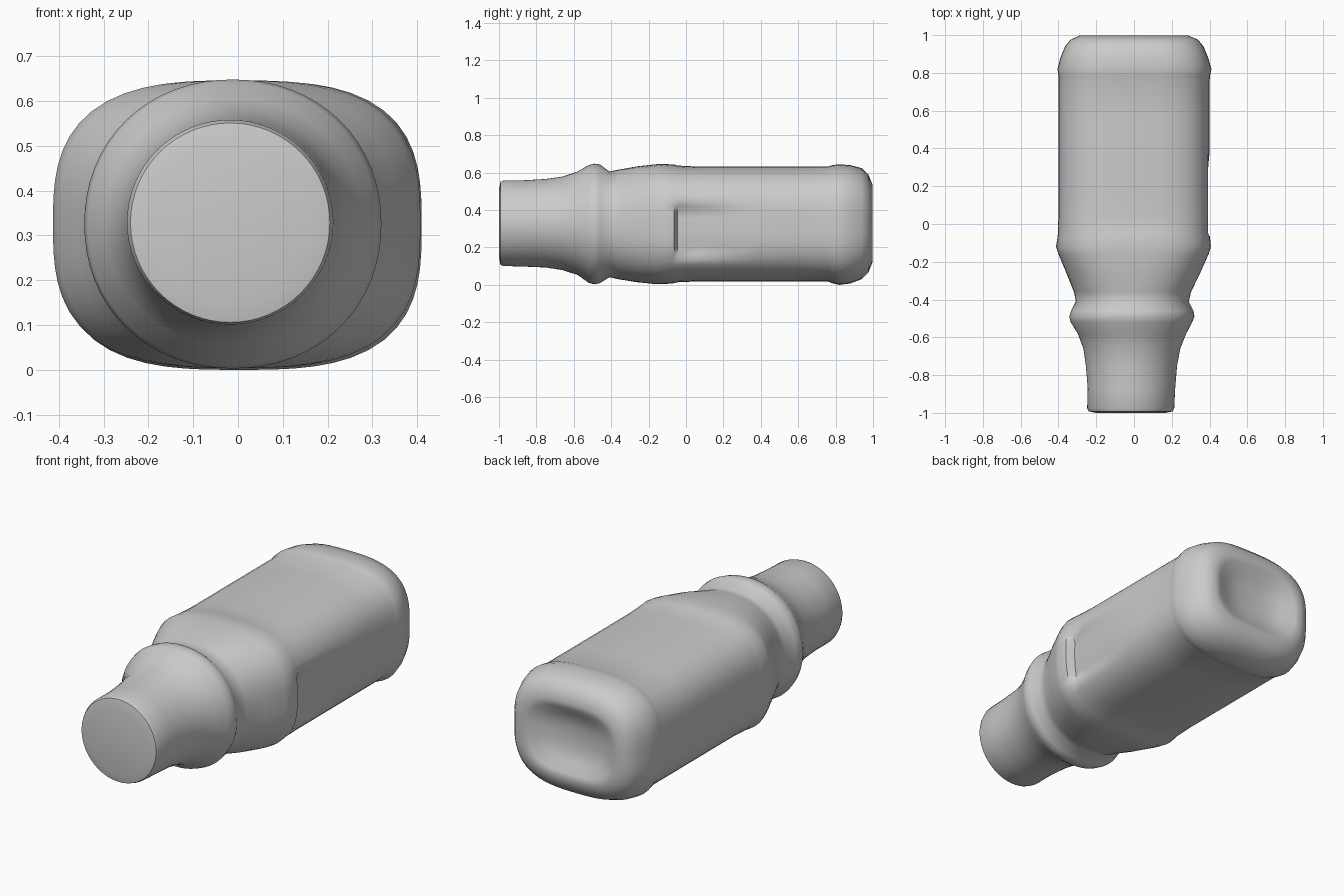
import bpy, bmesh, math

# Cross-sections along the bottle: y, left x, right x, bottom z, top z, squareness
SECTIONS = [
    (-1.0, -0.20, 0.165, 0.15, 0.515, 2),
    (-0.992, -0.24, 0.205, 0.11, 0.555, 2),
    (-0.975, -0.248, 0.213, 0.105, 0.562, 2),
    (-0.87, -0.245, 0.218, 0.102, 0.563, 2),
    (-0.75, -0.255, 0.228, 0.097, 0.57, 2),
    (-0.66, -0.268, 0.245, 0.083, 0.583, 2),
    (-0.58, -0.298, 0.277, 0.057, 0.61, 2.05),
    (-0.52, -0.335, 0.308, 0.015, 0.645, 2.1),
    (-0.49, -0.343, 0.32, 0.007, 0.652, 2.1),
    (-0.46, -0.333, 0.315, 0.013, 0.648, 2.1),
    (-0.41, -0.308, 0.29, 0.045, 0.61, 2.2),
    (-0.36, -0.318, 0.302, 0.034, 0.62, 2.3),
    (-0.26, -0.358, 0.35, 0.018, 0.638, 2.6),
    (-0.16, -0.40, 0.395, 0.008, 0.649, 2.8),
    (-0.12, -0.413, 0.407, 0.008, 0.65, 2.9),
    (-0.065, -0.404, 0.402, 0.013, 0.648, 2.9),
    (-0.045, -0.403, 0.40, 0.018, 0.642, 3),
]
# Straight label area, then the heel and the recessed base
SECTIONS += [(y, -0.40, 0.40, 0.022, 0.637, 3) for y in (0.05, 0.16, 0.27, 0.38, 0.57, 0.76)]
SECTIONS += [
    (0.785, -0.40, 0.403, 0.012, 0.645, 3),
    (0.82, -0.405, 0.41, 0.004, 0.649, 3),
    (0.88, -0.39, 0.393, 0.012, 0.644, 3),
    (0.94, -0.365, 0.368, 0.035, 0.628, 3),
    (0.975, -0.338, 0.34, 0.07, 0.595, 3),
    (0.997, -0.29, 0.29, 0.125, 0.54, 3),
    (0.99, -0.25, 0.25, 0.155, 0.505, 3),
    (0.955, -0.19, 0.19, 0.20, 0.46, 2.6),
    (0.935, -0.09, 0.09, 0.27, 0.39, 2.2),
]
SIDES = 64


def side_dent(x, y, z):
    """Grip dent on the right side: steep front wall, ramp fading to the rear."""
    if x < 0.2 or not -0.05 < y < 0.38:
        return 0
    across = max(0, min(1, (0.15 - abs(z - 0.29)) / 0.04))
    return 0.04 * across * (0.38 - y) / 0.43


def ring(bm, y, x0, x1, z0, z1, n):
    verts = []
    for i in range(SIDES):
        a = 2 * math.pi * i / SIDES
        c, s = math.cos(a), math.sin(a)
        r = (abs(c) ** n + abs(s) ** n) ** (-1 / n)
        x = (x0 + x1) / 2 + (x1 - x0) / 2 * r * c
        z = (z0 + z1) / 2 + (z1 - z0) / 2 * r * s
        verts.append(bm.verts.new((x - side_dent(x, y, z), y, z)))
    return verts


# Bottle: loft the rings and close both ends
bm = bmesh.new()
rings = [ring(bm, *s) for s in SECTIONS]
for a, b in zip(rings, rings[1:]):
    for i in range(SIDES):
        j = (i + 1) % SIDES
        bm.faces.new((a[i], a[j], b[j], b[i]))
bm.faces.new(rings[0])
bm.faces.new(rings[-1])
bmesh.ops.recalc_face_normals(bm, faces=bm.faces)
lowest = min(v.co.z for v in bm.verts)
bmesh.ops.translate(bm, verts=bm.verts, vec=(0, 0, -lowest))

mesh = bpy.data.meshes.new("bottle")
bm.to_mesh(mesh)
bm.free()
bottle = bpy.data.objects.new("bottle", mesh)
bpy.context.collection.objects.link(bottle)
bpy.context.view_layer.objects.active = bottle
bottle.select_set(True)
bpy.ops.object.shade_smooth_by_angle(angle=math.radians(50))
